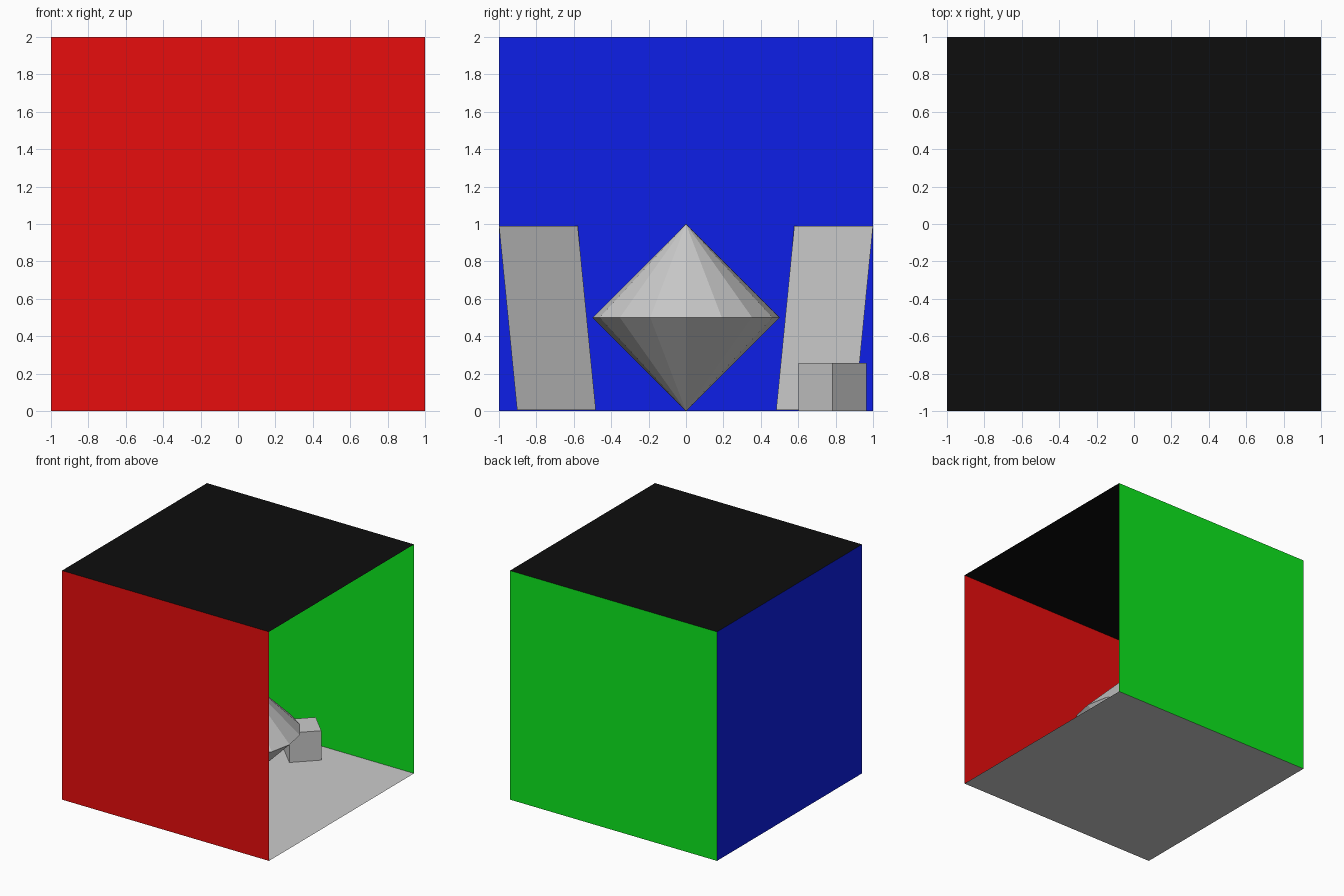
import bpy, math
from mathutils import Matrix, Vector

if "Cube" in bpy.data.objects:
    bpy.data.objects.remove(bpy.data.objects["Cube"])


def colour(obj, rgb):
    mat = bpy.data.materials.new(obj.name + "_colour")
    mat.diffuse_color = (*rgb, 1)
    mat.use_nodes = True
    mat.node_tree.nodes["Principled BSDF"].inputs["Base Color"].default_value = mat.diffuse_color
    obj.data.materials.append(mat)


def panel(name, size, matrix, rgb=None):
    """Flat rectangle lying in its local XY plane, normal +Z."""
    w, h = size[0] / 2, size[1] / 2
    mesh = bpy.data.meshes.new(name)
    corners = [(-w, -h, 0), (w, -h, 0), (w, h, 0), (-w, h, 0)]
    mesh.from_pydata([matrix @ Vector(c) for c in corners], [], [(0, 1, 2, 3)])
    obj = bpy.data.objects.new(name, mesh)
    bpy.context.collection.objects.link(obj)
    if rgb:
        colour(obj, rgb)
    return obj


def place(loc, axis="X", degrees=0):
    return Matrix.Translation(loc) @ Matrix.Rotation(math.radians(degrees), 4, axis)


# Room: five flat sides, open towards +x
panel("floor", (2, 2), place((0, 0, 0)))
panel("ceiling", (2, 2), place((0, 0, 2), "X", 180), (0.004, 0.004, 0.004))
panel("front_wall", (2, 2), place((0, -1, 1), "X", -90), (0.8, 0.004, 0.004))
panel("back_wall", (2, 2), place((0, 1, 1), "X", 90), (0.004, 0.8, 0.013))
panel("left_wall", (2, 2), place((-1, 0, 1), "Y", 90), (0.004, 0.013, 0.8))

# Two boards leaning into the left corners
turn = math.radians(38)
tilt = math.asin(0.097 / math.sin(turn))
for name, side in (("front_leaning_board", -1), ("back_leaning_board", 1)):
    spin = Matrix.Rotation(math.pi / 2 - side * turn, 4, "Z")
    lean = Matrix.Rotation(math.pi / 2 - tilt, 4, "X")
    panel(name, (0.421 / math.cos(turn), 0.985 / math.cos(tilt)),
          Matrix.Translation((-0.755, side * 0.741, 0.4975)) @ spin @ lean)

# Double cone in the middle: 16 sides, points at floor and z = 1
n, r = 16, 0.5
verts = [(r * math.cos(2 * math.pi * i / n), r * math.sin(2 * math.pi * i / n), 0.5)
         for i in range(n)] + [(0, 0, 1), (0, 0, 0)]
faces = []
for i in range(n):
    j = (i + 1) % n
    faces += [(i, j, n), (j, i, n + 1)]
mesh = bpy.data.meshes.new("double_cone")
mesh.from_pydata(verts, [], faces)
bpy.context.collection.objects.link(bpy.data.objects.new("double_cone", mesh))

# Small cube turned 45 degrees
side = 0.257
bpy.ops.mesh.primitive_cube_add(size=side, location=(0.075, 0.783, side / 2),
                                rotation=(0, 0, math.pi / 4))
bpy.context.object.name = "small_cube"
